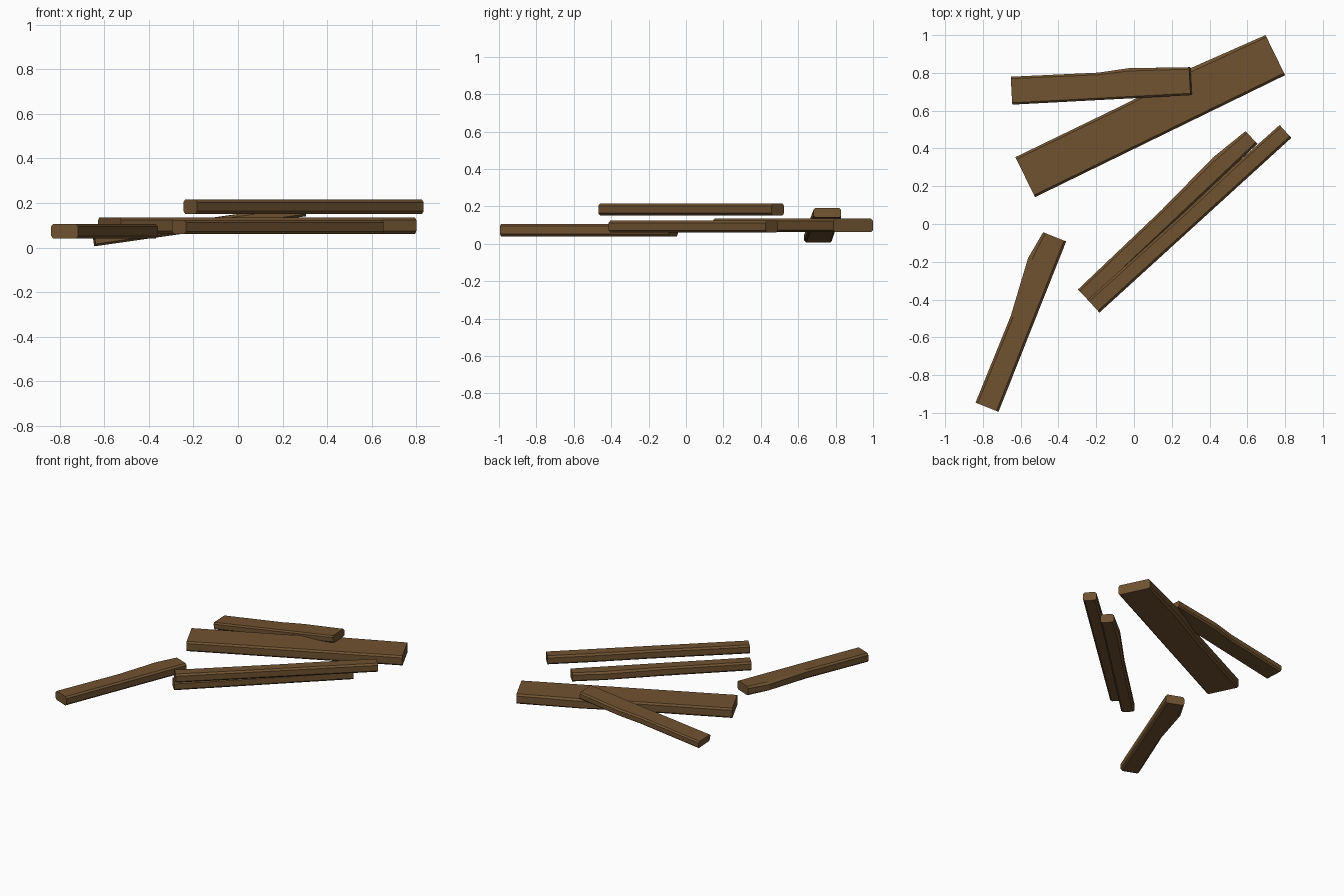
import bpy, bmesh
from mathutils import Vector

if "Cube" in bpy.data.objects:
    bpy.data.objects.remove(bpy.data.objects["Cube"])

wood = bpy.data.materials.new("wood")
wood.diffuse_color = (0.16, 0.085, 0.03, 1)
wood.use_nodes = True
wood.node_tree.nodes["Principled BSDF"].inputs["Base Color"].default_value = wood.diffuse_color


def plank(name, start, end, width, thick, bulge, chamfer=0.012):
    """Chamfered board from start to end; bulge = (fraction, outward shift) on its left edge."""
    a, b = Vector(start), Vector(end)
    along = (b - a).normalized()
    left = Vector((0, 0, 1)).cross(along).normalized()
    up = along.cross(left)
    w, h, c = width / 2, thick / 2, chamfer
    bm = bmesh.new()
    rings = []
    for t, shift in [(0, 0)] + bulge + [(1, 0)]:
        centre = a.lerp(b, t)
        wl = w + shift
        k = c + abs(shift) * 0.4          # worn edge grows with the bulge
        profile = [(-w, -h + c), (-w + c, -h), (wl - k, -h), (wl, -h + c),
                   (wl, h - c), (wl - k, h), (-w + c, h), (-w, h - c)]
        rings.append([bm.verts.new(centre + left * x + up * z) for x, z in profile])
    for r, s in zip(rings, rings[1:]):
        for i in range(8):
            j = (i + 1) % 8
            bm.faces.new((r[i], r[j], s[j], s[i]))
    bm.faces.new(rings[0])
    bm.faces.new(rings[-1])
    bmesh.ops.recalc_face_normals(bm, faces=bm.faces[:])
    mesh = bpy.data.meshes.new(name)
    bm.to_mesh(mesh)
    bm.free()
    mesh.materials.append(wood)
    bpy.context.collection.objects.link(bpy.data.objects.new(name, mesh))


# short board leaning on the wide board
plank("leaning_plank", (-0.645, 0.706, 0.032), (0.299, 0.756, 0.166), 0.148, 0.052,
      [(0.49, -0.003), (0.66, 0.012)], 0.01)
# wide board
plank("wide_plank", (-0.576, 0.248, 0.098), (0.748, 0.894, 0.098), 0.236, 0.073,
      [(0.45, -0.002), (0.70, 0.017)])
# two stacked narrow boards
plank("lower_narrow_plank", (-0.265, -0.380, 0.092), (0.622, 0.458, 0.092), 0.092, 0.064,
      [(0.5, 0.002), (0.82, 0.017)])
plank("upper_narrow_plank", (-0.214, -0.435, 0.183), (0.802, 0.490, 0.183), 0.092, 0.064,
      [(0.5, -0.002), (0.75, 0.004)])
# separate board at the front left
plank("front_plank", (-0.778, -0.970, 0.073), (-0.420, -0.068, 0.073), 0.131, 0.066,
      [(0.51, -0.004), (0.84, 0.024)])
